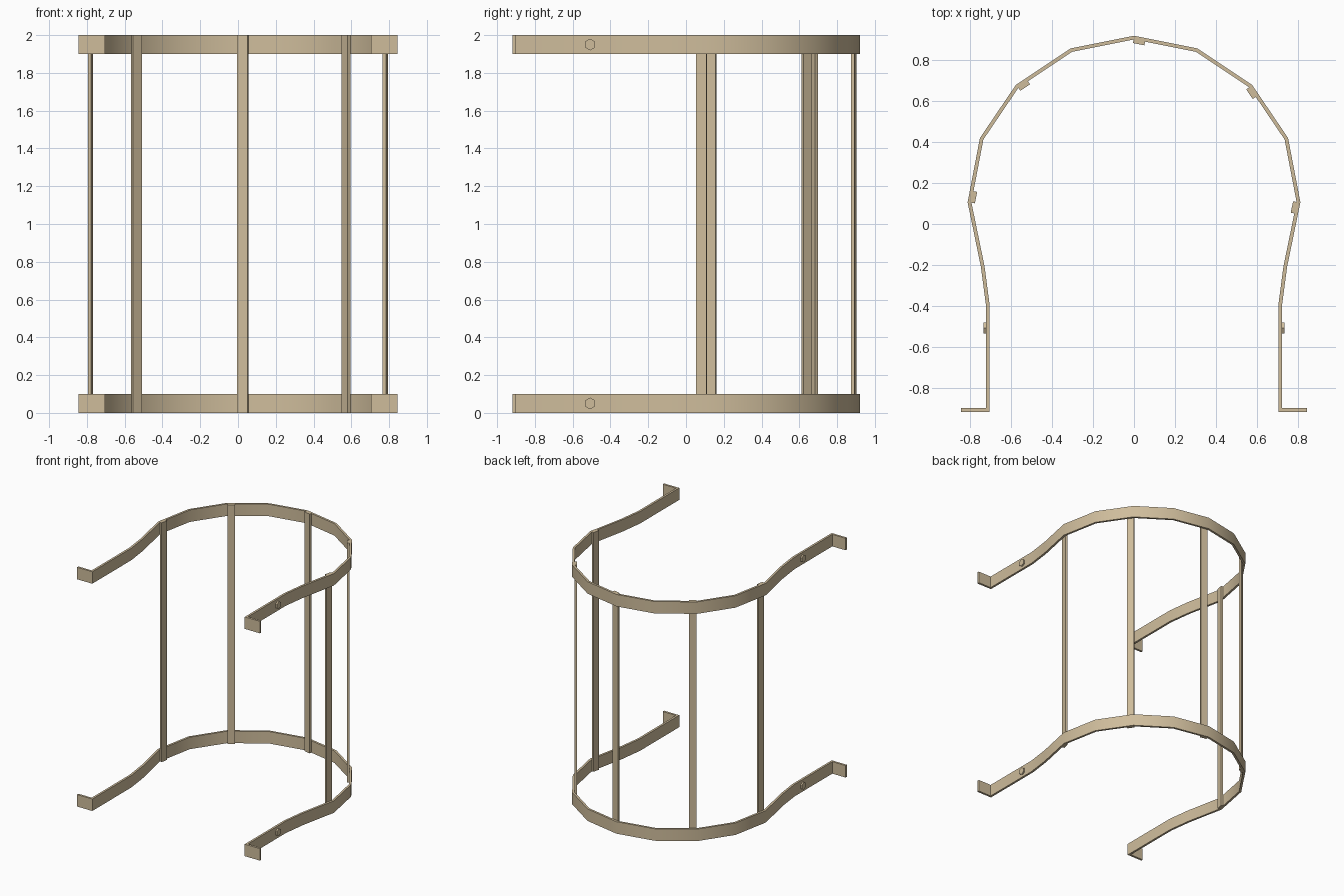
import bpy, bmesh, math
from mathutils import Vector, Matrix

cube = bpy.data.objects.get("Cube")
if cube:
    bpy.data.objects.remove(cube, do_unlink=True)

HEIGHT, BAND_H, THICK = 2.0, 0.1, 0.018
BAR_W, BAR_T = 0.057, 0.018

tan = bpy.data.materials.new("tan_paint")
tan.use_nodes = True
colour = (0.62, 0.505, 0.33, 1)
tan.diffuse_color = colour
tan.node_tree.nodes["Principled BSDF"].inputs["Base Color"].default_value = colour


def make_object(name, bm):
    mesh = bpy.data.meshes.new(name)
    bm.to_mesh(mesh)
    bm.free()
    mesh.materials.append(tan)
    obj = bpy.data.objects.new(name, mesh)
    bpy.context.collection.objects.link(obj)
    return obj


def select_only(obj):
    bpy.ops.object.select_all(action='DESELECT')
    obj.select_set(True)
    bpy.context.view_layer.objects.active = obj


# Outer outline of a band: foot, straight leg, flare, then the faceted arch
half = [(0.845, -0.90), (0.723, -0.90), (0.723, -0.40), (0.748, -0.21),
        (0.813, 0.106), (0.753, 0.42), (0.577, 0.68), (0.31, 0.858)]
outline = half + [(0, 0.92)] + [(-x, y) for x, y in reversed(half)]


def make_band(name, z):
    bm = bmesh.new()
    low = [bm.verts.new((x, y, z)) for x, y in outline]
    high = [bm.verts.new((x, y, z + BAND_H)) for x, y in outline]
    for i in range(len(outline) - 1):
        bm.faces.new((low[i], low[i + 1], high[i + 1], high[i]))
    obj = make_object(name, bm)
    mod = obj.modifiers.new("thickness", 'SOLIDIFY')
    mod.thickness, mod.offset, mod.use_even_offset = THICK, -1, True
    select_only(obj)
    bpy.ops.object.modifier_apply(modifier=mod.name)
    bpy.ops.object.shade_smooth_by_angle(angle=math.radians(30))


# Upright bar lying against the inside of the band, starting at a corner
def make_bar(name, corner, following):
    a, b = Vector(corner), Vector(following)
    d = (b - a).normalized()
    inward = Vector((d.y, -d.x))
    c = a + d * (BAR_W / 2 + 0.002) + inward * (THICK + BAR_T / 2)
    matrix = (Matrix.Translation((c.x, c.y, HEIGHT / 2))
              @ Matrix.Rotation(math.atan2(d.y, d.x), 4, 'Z')
              @ Matrix.Diagonal((BAR_W, BAR_T, HEIGHT, 1)))
    bm = bmesh.new()
    bmesh.ops.create_cube(bm, size=1, matrix=matrix)
    make_object(name, bm)


# Hexagonal bolt head on the outside of a leg
def make_bolt(name, side, z):
    matrix = (Matrix.Translation((side * 0.727, -0.508, z))
              @ Matrix.Rotation(math.pi / 2, 4, 'Y'))
    bm = bmesh.new()
    bmesh.ops.create_cone(bm, cap_ends=True, segments=6, radius1=0.031,
                          radius2=0.031, depth=0.016, matrix=matrix)
    # Point a corner of the hexagon upward
    top = max(bm.verts, key=lambda v: v.co.z)
    if top.co.z - z < 0.03:
        bmesh.ops.rotate(bm, verts=bm.verts, cent=(0, -0.508, z),
                         matrix=Matrix.Rotation(math.pi / 6, 3, 'X'))
    make_object(name, bm)


for level, z in (("lower", 0), ("upper", HEIGHT - BAND_H)):
    make_band(level + "_band", z)
    for side, label in ((1, "left"), (-1, "right")):
        make_bolt(f"{level}_{label}_bolt", side, z + BAND_H / 2)

# Every second corner of the arch carries a bar
bars = ("left_side", "left_rear", "rear", "right_rear", "right_side")
for n, name in enumerate(bars):
    i = 4 + 2 * n
    make_bar(name + "_bar", outline[i], outline[i - 1])
